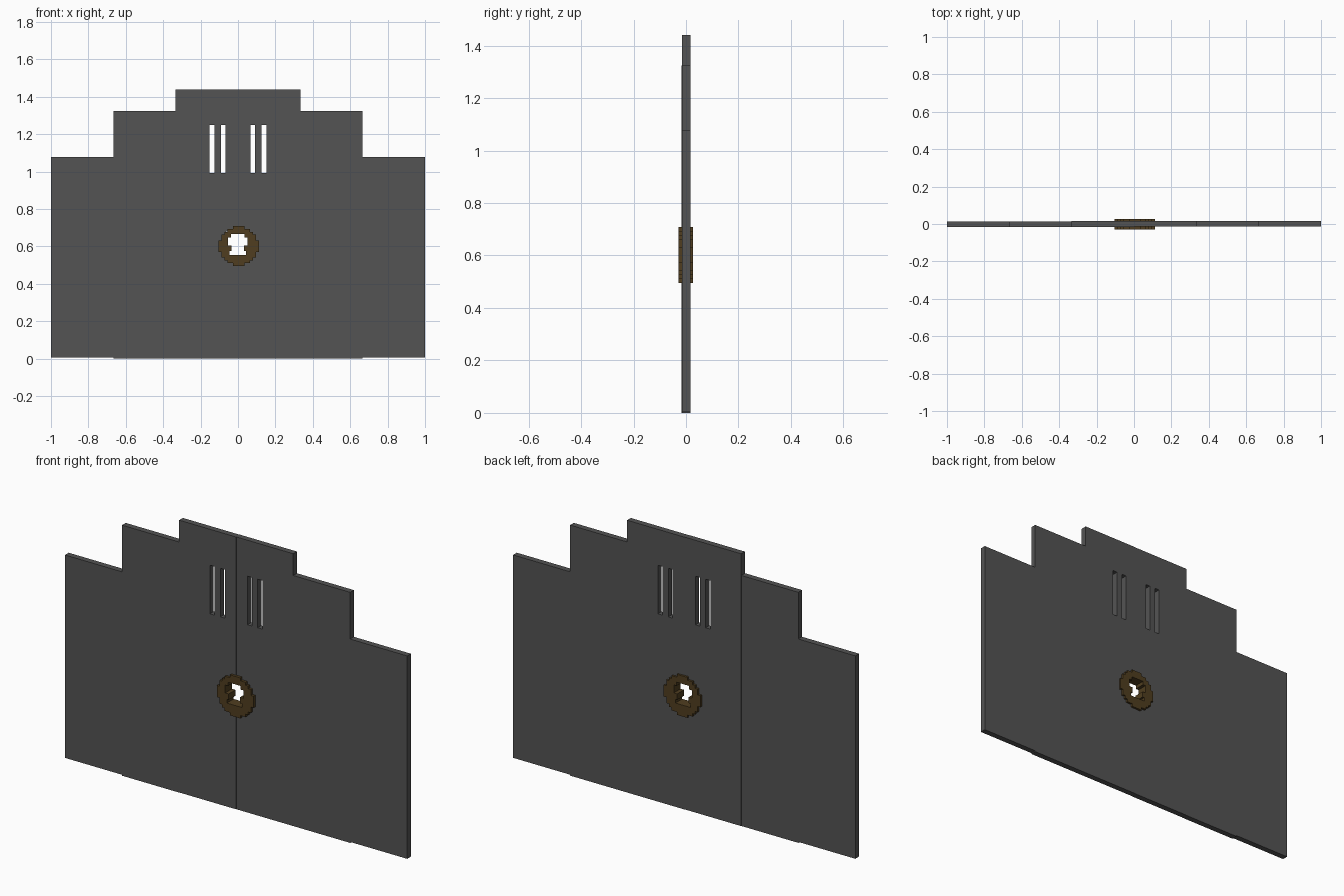
import bpy
from math import pi

if "Cube" in bpy.data.objects:
    bpy.data.objects.remove(bpy.data.objects["Cube"])


def material(name, colour):
    m = bpy.data.materials.new(name)
    m.diffuse_color = (*colour, 1)
    m.use_nodes = True
    m.node_tree.nodes["Principled BSDF"].inputs["Base Color"].default_value = m.diffuse_color
    return m


def rect(x0, x1, z0, z1):
    return [(x0, z0), (x1, z0), (x1, z1), (x0, z1)]


def plate(name, loops, depth, y, mat):
    """Upright slab from a filled outline; further loops are holes."""
    cu = bpy.data.curves.new(name, 'CURVE')
    cu.dimensions = '2D'
    cu.fill_mode = 'BOTH'
    cu.extrude = depth / 2
    for pts in loops:
        sp = cu.splines.new('POLY')
        sp.points.add(len(pts) - 1)
        for p, (x, z) in zip(sp.points, pts):
            p.co = (x, z, 0, 1)
        sp.use_cyclic_u = True
    ob = bpy.data.objects.new(name, cu)
    bpy.context.collection.objects.link(ob)
    ob.rotation_euler.x = pi / 2
    ob.location.y = y
    bpy.ops.object.select_all(action='DESELECT')
    ob.select_set(True)
    bpy.context.view_layer.objects.active = ob
    bpy.ops.object.convert(target='MESH')
    bpy.ops.object.shade_flat()
    mesh = bpy.context.object.data
    mesh.materials.clear()
    mesh.materials.append(mat)


iron = material("dark_iron", (0.088, 0.088, 0.088))
bronze = material("bronze", (0.08, 0.048, 0.014))
T = 0.031   # panel thickness
A, B = 1 / 3, 2 / 3

# Stepped outer and middle panels, with tiny depth offsets at the seams
plate("left_outer_panel", [rect(-1, -B, 0.005, 1.078)], T, -0.0018, iron)
plate("left_middle_panel", [rect(-B, -A, 0, 1.325)], T, -0.0018, iron)
plate("right_middle_panel", [rect(A, B, 0, 1.325)], T, 0.001, iron)
plate("right_outer_panel", [rect(B, 1, 0.005, 1.078)], T, 0.001, iron)

# Central panels: two slots each and a notch hidden inside the ring
for name, s, y in (("left_centre_panel", -1, -0.0004), ("right_centre_panel", 1, 0.001)):
    outline = [(0, 0), (s * A, 0), (s * A, 1.44), (0, 1.44),
               (0, 0.68), (s * 0.065, 0.68), (s * 0.065, 0.54), (0, 0.54)]
    slots = [rect(s * a, s * b, 0.993, 1.25) for a, b in ((0.066, 0.092), (0.125, 0.153))]
    plate(name, [outline] + slots, T, y, iron)

# Stepped round ring pierced by a keyhole
cx, cz, c = 0.004, 0.602, 0.0153
quarter = []
for row, w in enumerate((7, 7, 6, 6, 5, 4, 2)):
    quarter += [(w * c, row * c), (w * c, (row + 1) * c)]
upper = quarter + [(-x, z) for x, z in reversed(quarter)]
ring = upper + [(-x, -z) for x, z in upper]
ring = [p for i, p in enumerate(ring) if p != ring[i - 1]]
ring = [(cx + x, cz + z) for x, z in ring]
half = [(0.044, 0.555), (0.044, 0.575), (0.033, 0.575), (0.033, 0.606),
        (0.053, 0.606), (0.053, 0.648), (0.036, 0.648), (0.036, 0.667)]
keyhole = [(x - 0.001, z) for x, z in half] + [(-x - 0.001, z) for x, z in reversed(half)]
plate("keyhole_ring", [ring, keyhole], 0.057, -0.001, bronze)
